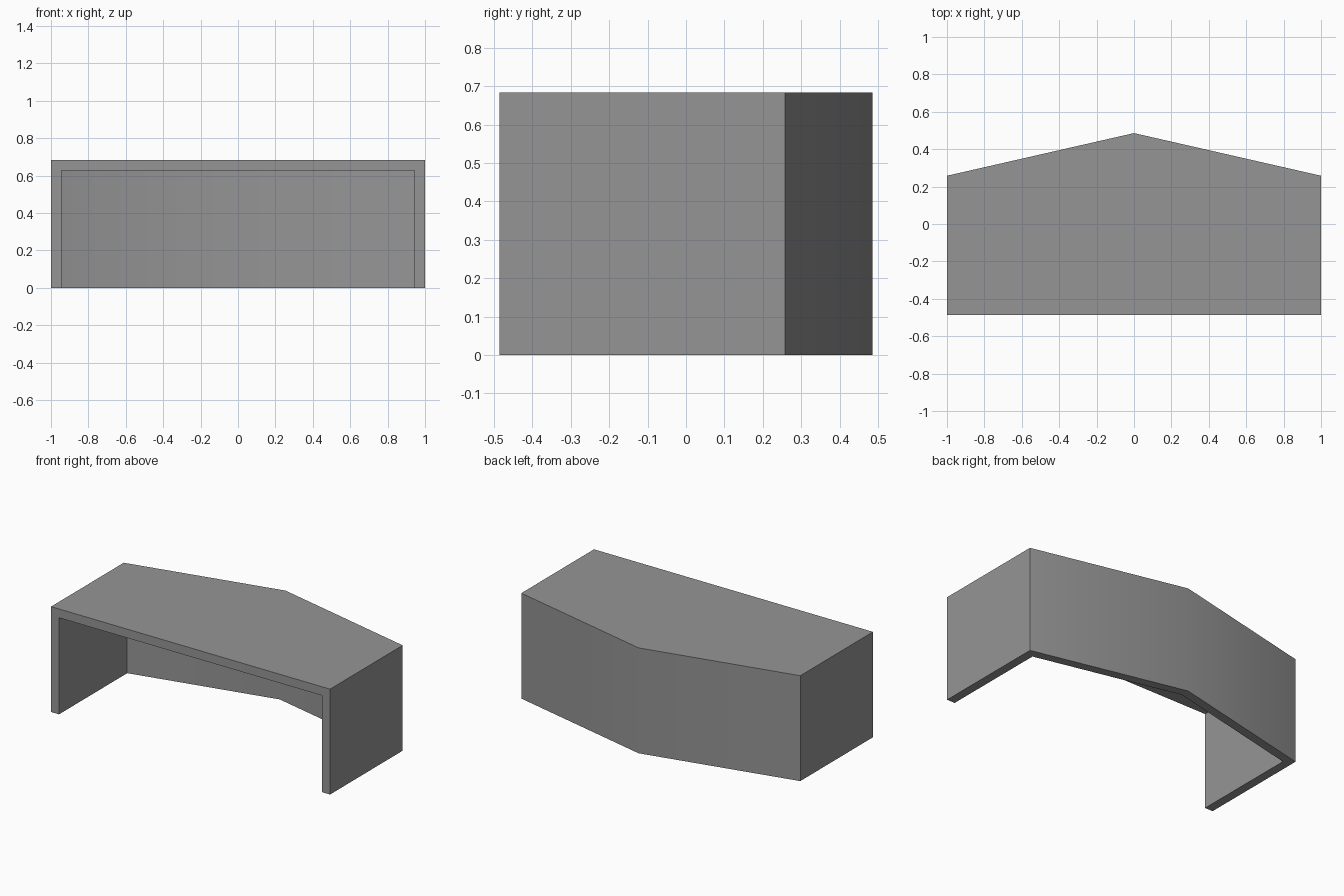
import bpy
import bmesh

cube = bpy.data.objects.get("Cube")
if cube:
    bpy.data.objects.remove(cube, do_unlink=True)

HEIGHT = 0.683
THICKNESS = 0.057
FRONT, CORNER, PEAK = -0.486, 0.258, 0.486

# Single grey colour
grey = bpy.data.materials.new("plain grey")
grey.use_nodes = True
colour = (0.3, 0.3, 0.3, 1)
grey.diffuse_color = colour
grey.node_tree.nodes["Principled BSDF"].inputs["Base Color"].default_value = colour

# Outer skin: five-sided top, two sides and a bent back, open at front and bottom
footprint = [(1, FRONT), (1, CORNER), (0, PEAK), (-1, CORNER), (-1, FRONT)]
bm = bmesh.new()
upper = [bm.verts.new((x, y, HEIGHT)) for x, y in footprint]
lower = [bm.verts.new((x, y, 0)) for x, y in footprint]
bm.faces.new(upper)
for i in range(len(footprint) - 1):
    bm.faces.new((lower[i], lower[i + 1], upper[i + 1], upper[i]))
bm.normal_update()
mesh = bpy.data.meshes.new("desk_shell")
bm.to_mesh(mesh)
bm.free()
mesh.materials.append(grey)
shell = bpy.data.objects.new("desk_shell", mesh)
bpy.context.collection.objects.link(shell)

# Even panel thickness, growing inwards
panel = shell.modifiers.new("panel thickness", "SOLIDIFY")
panel.solidify_mode = "NON_MANIFOLD"
panel.nonmanifold_thickness_mode = "CONSTRAINTS"
panel.thickness = THICKNESS
panel.offset = -1

# Apply it, then smooth only the shallow bend of the back
bpy.ops.object.select_all(action="DESELECT")
shell.select_set(True)
bpy.context.view_layer.objects.active = shell
bpy.ops.object.modifier_apply(modifier=panel.name)
bpy.ops.object.shade_smooth_by_angle()
